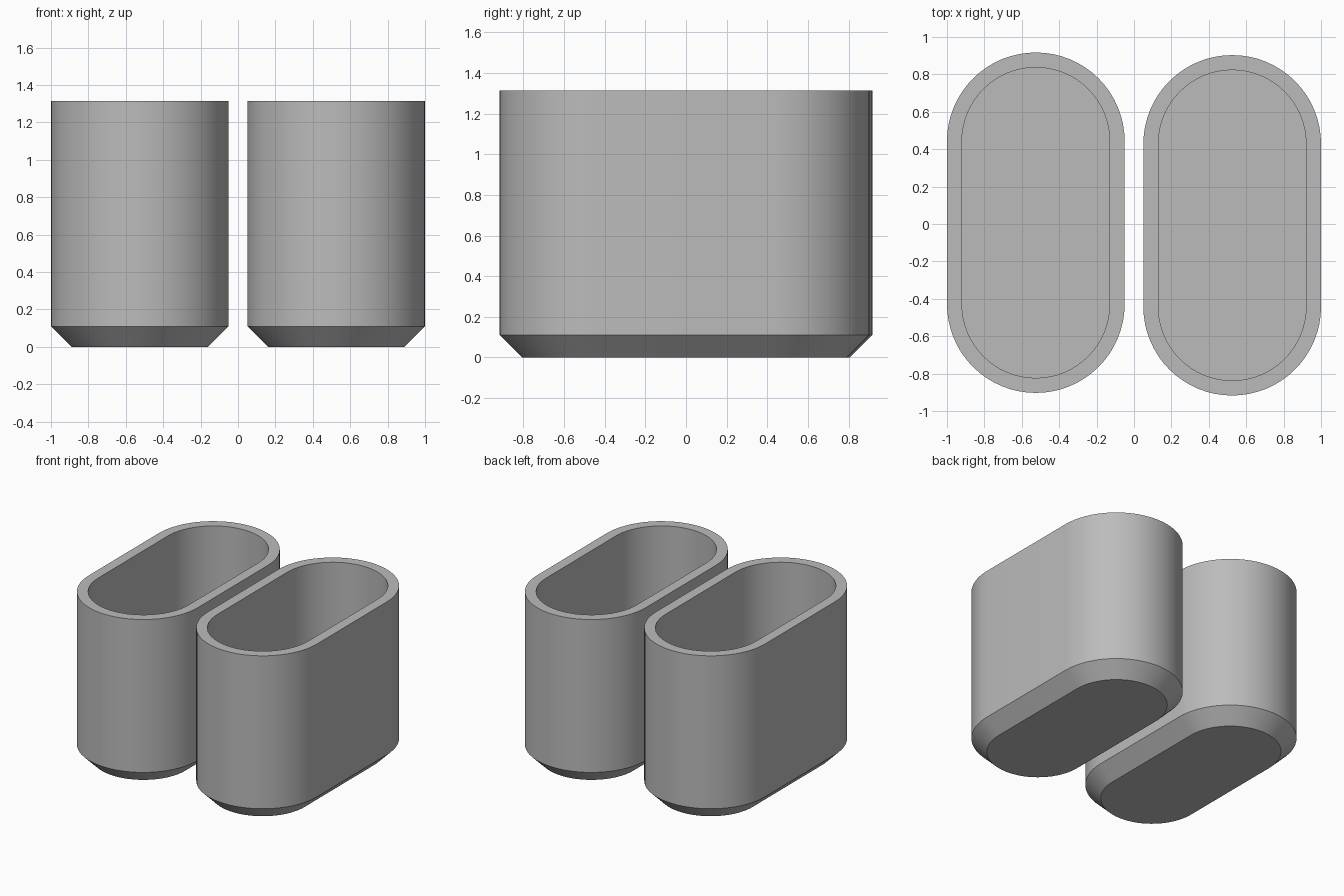
import bpy, bmesh, math

if "Cube" in bpy.data.objects:
    bpy.data.objects.remove(bpy.data.objects["Cube"])

R = 0.475        # outer end radius
HALF = 0.435     # half length of the straight sides
HEIGHT = 1.315
CHAMFER = 0.11
WALL = 0.08
FLOOR = 0.11
SEG = 32         # segments per rounded end

grey = bpy.data.materials.new("plain grey")
grey.diffuse_color = (0.5, 0.5, 0.5, 1)
grey.use_nodes = True
grey.node_tree.nodes["Principled BSDF"].inputs["Base Color"].default_value = grey.diffuse_color


def ring(bm, inset, z):
    """Stadium-shaped loop of vertices at height z."""
    r = R - inset
    verts = []
    for cy, start in ((HALF, 0), (-HALF, math.pi)):
        for i in range(SEG + 1):
            a = start + math.pi * i / SEG
            verts.append(bm.verts.new((r * math.cos(a), cy + r * math.sin(a), z)))
    return verts


def cup(name, x, y):
    bm = bmesh.new()
    # chamfered base, outer wall, rim, inner wall, inner floor
    profile = [(CHAMFER, 0), (0, CHAMFER), (0, HEIGHT), (WALL, HEIGHT), (WALL, FLOOR)]
    rings = [ring(bm, inset, z) for inset, z in profile]
    n = len(rings[0])
    for low, high in zip(rings, rings[1:]):
        for i in range(n):
            j = (i + 1) % n
            bm.faces.new((low[i], low[j], high[j], high[i]))
    bm.faces.new(rings[0][::-1])
    bm.faces.new(rings[-1])
    mesh = bpy.data.meshes.new(name)
    bm.to_mesh(mesh)
    bm.free()
    mesh.materials.append(grey)
    obj = bpy.data.objects.new(name, mesh)
    obj.location = (x, y, 0)
    bpy.context.collection.objects.link(obj)
    bpy.ops.object.select_all(action='DESELECT')
    obj.select_set(True)
    bpy.context.view_layer.objects.active = obj
    bpy.ops.object.shade_smooth_by_angle(angle=math.radians(30))


cup("left_cup", -0.525, 0.007)
cup("right_cup", 0.525, -0.007)
